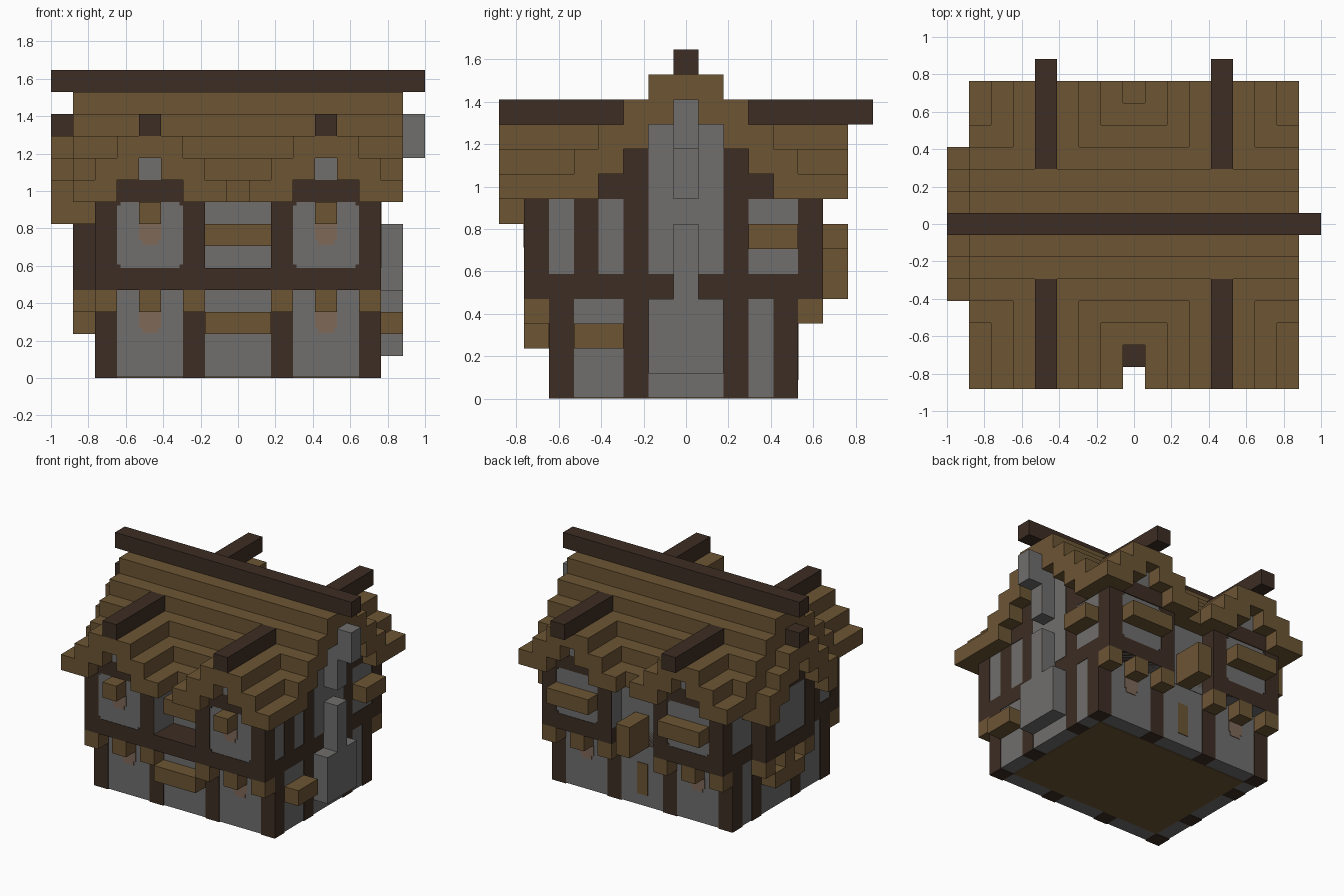
import bpy, bmesh
from mathutils import Matrix, Vector

UNIT = 2 / 17          # edge of one building block
EPS = 0.03             # small offset that keeps trim proud of the plaster

cube = bpy.data.objects.get("Cube")
if cube:
    bpy.data.objects.remove(cube, do_unlink=True)


def material(name, red, green, blue):
    mat = bpy.data.materials.new(name)
    mat.use_nodes = True
    mat.diffuse_color = (red, green, blue, 1)
    shader = mat.node_tree.nodes["Principled BSDF"]
    shader.inputs["Base Color"].default_value = (red, green, blue, 1)
    shader.inputs["Roughness"].default_value = 0.9
    return mat


THATCH = material("thatch_brown", 0.15, 0.09, 0.034)
TIMBER = material("dark_timber", 0.045, 0.026, 0.017)
PLASTER = material("grey_plaster", 0.162, 0.158, 0.155)
GLOW = material("lantern_tan", 0.21, 0.138, 0.098)


def part(name, mat, boxes):
    """One object from boxes given as x, y and z ranges in block units."""
    bm = bmesh.new()
    for ranges in boxes:
        low = Vector([min(r) for r in ranges]) * UNIT
        high = Vector([max(r) for r in ranges]) * UNIT
        size = Matrix.Diagonal((*(high - low), 1))
        bmesh.ops.create_cube(bm, size=1, matrix=Matrix.Translation((low + high) / 2) @ size)
    mesh = bpy.data.meshes.new(name)
    bm.to_mesh(mesh)
    bm.free()
    mesh.materials.append(mat)
    obj = bpy.data.objects.new(name, mesh)
    bpy.context.scene.collection.objects.link(obj)
    return obj


def cell(centre, half=0.5):
    return (centre - half, centre + half)


def shell(top, levels):
    """Stepped gable shell: (low, high, z range) for each side and level."""
    for level in range(levels):
        inner, outer = max(level - 0.5, 0), level + 1.5
        for side in (-1, 1):
            yield (side * inner, side * outer), (top - level - 1, top - level)


SIDES = (-1, 1)
POSTS = (-6, -2, 2, 6)
LOW, BAND, HIGH = (0, 4), (4, 5), (5, 8)
LEDGE, EAVE_BLOCK, BRACKET = (6, 7), (7, 8), (3, 4)

# Plaster walls
part("lower_walls", PLASTER, [((-6.5 + EPS, 6.5 - EPS), (-5.5 + EPS, 4.5 - EPS), (0.04, 4))])
part("upper_walls", PLASTER,
     [((-6.5 + EPS, 6.5 - EPS), (-4.5, 4.5), (4, 8))]
     + [((s * 1.5, s * (6.5 - EPS)), (-6.5 + EPS, 5.5 - EPS), (4, 8)) for s in SIDES])
part("ground_floor", THATCH, [((-5.5, 5.5), (-4.5, 3.5), (0, 0.08))])

# Main gable ends: stepped timber around a plaster centre
part("end_gable_timber", TIMBER,
     [((-6.5, 6.5), cell(0, h), z) for h, z in ((3.5, (8, 9)), (2.5, (9, 10)))])
part("end_gable_plaster", PLASTER, [((-6.5 - EPS, 6.5 + EPS), cell(0, 1.5), (5, 11))])

# Timber posts of the lower floor
part("lower_posts", TIMBER,
     [(cell(x), y, LOW) for x in POSTS for y in ((-5.5, -4.5), (3.5, 4.5))]
     + [((s * 5.5, s * 6.5), cell(y), LOW) for s in SIDES for y in (-2, 2)])

# Timber band around the overhanging floor, with a ledge at the front recess
part("floor_band", TIMBER,
     [((-6.5, 6.5), (-6.5, 4.5), BAND)]
     + [((s * 1.5, s * 6.5), (3.5, 5.5), BAND) for s in SIDES])

# Timber posts of the upper floor
part("upper_posts", TIMBER,
     [(cell(x), y, HIGH) for x in POSTS for y in ((-6.5, -5.5), (4.5, 5.5))]
     + [((s * 5.5, s * 6.5), cell(y), HIGH) for s in SIDES for y in (-4, -2, 2)])

# Dormer gables, two in front and two behind
for label, wall, eave, root in (("front", -6.5, -7.5, -3.5), ("back", 5.5, 6.5, 3.5)):
    out = EPS if wall > 0 else -EPS
    roof, timber, plaster = [], [], []
    for centre in (-4, 4):
        timber.append((cell(centre, 1.5), (root, wall + out), (8, 9)))
        plaster.append((cell(centre), (root, wall + out), (9, 10)))
        for (a, b), z in shell(11, 3):
            roof.append(((centre + a, centre + b), (eave, root), z))
    part(label + "_dormer_timber", TIMBER, timber)
    part(label + "_dormer_plaster", PLASTER, plaster)
    part(label + "_dormer_roof", THATCH, roof)
    end = 7.5 if wall > 0 else -7.5
    part(label + "_dormer_ridges", TIMBER,
         [(cell(c), (end, end / 3), (11, 12)) for c in (-4, 4)])

# Main roof and ridge
part("main_roof", THATCH, [((-7.5, 7.5), y, z) for y, z in shell(13, 5)])
part("ridge_beam", TIMBER, [((-8.5, 8.5), cell(0), (13, 14))])

# Bay on the -x end with its own small gable
bay = (-7.5, -6)
part("bay_plaster", PLASTER,
     [((-7.5 + EPS, -6), cell(0, 2.5 - EPS), (4, 8)), (bay, cell(0), (9, 10))])
part("bay_timber", TIMBER,
     [(bay, cell(0, 2.5), BAND), (bay, cell(0, 1.5), (8, 9))]
     + [(bay, cell(y), HIGH) for y in (-2, 2)])
part("bay_roof", THATCH,
     [((-8.5, -6.5), y, z) for y, z in shell(11, 3)]
     + [((-8.5, -6.5), (s * 2.5, s * 3.5), EAVE_BLOCK) for s in SIDES])
part("bay_ridge", TIMBER, [((-8.5, -6.5), cell(0), (11, 12))])
part("bay_brackets", THATCH,
     [(bay, cell(y), BRACKET) for y in (-2, 0, 2)] + [(bay, cell(0, 1.5), (2, 3))])

# Stepped chimney on the +x end
stack = (6.5, 7.5)
part("chimney", PLASTER,
     [(stack, cell(0, 1.5), (1, 4)), (stack, cell(0), (4, 7)),
      (stack, cell(0), (8, 12)), ((7.5, 8.5), cell(0), (10, 12))])

# Brackets below the overhang and below the front dormers
part("floor_brackets", THATCH,
     [(cell(x), y, BRACKET) for x in POSTS + (-4, 4) for y in ((-6.5, -5.5), (4.5, 5.5))])
part("dormer_brackets", THATCH, [(cell(x), (-7.5, -6.5), EAVE_BLOCK) for x in (-4, 4)])

# Window boxes
part("front_window_boxes", THATCH,
     [(cell(0, 1.5), (-6.5, -5.5), (2, 3)), (cell(0, 1.5), (-5.5, -4.5), LEDGE)])
part("back_window_boxes", THATCH, [(cell(x, 1.5), (5.5, 6.5), LEDGE) for x in (-4, 4)])
part("side_window_boxes", THATCH,
     [(stack, (2.5, 4.5), LEDGE), (stack, (-4.5, -2.5), (2, 3))])

# Back door with its canopy block
part("back_door", THATCH, [(cell(0, 0.38), (4.45, 4.51), (0.75, 2.8))])
part("door_canopy", THATCH, [(cell(0), (4.5, 6.5), (4, 6))])

# Lantern patches under the brackets: a wide upper and a narrower lower plate
patches = []
for x in (-4, 4):
    for wall, top in ((-5.5, 3), (4.5, 3), (-6.5, 7)):
        patches.append((cell(x, 0.5), cell(wall, 0.02), (top - 0.7, top)))
        patches.append((cell(x, 0.36), cell(wall, 0.02), (top - 0.95, top - 0.7)))
part("lantern_patches", GLOW, patches)

# Small timber corners that soften the upper wall panels
corners = []
for x, inward in ((-5.5, 1), (-2.5, -1), (2.5, 1), (5.5, -1)):
    for z in (5, 7.85):
        corners.append(((x, x + inward * 0.15), (-6.5, -6.4), (z, z + 0.15)))
        corners.append(((x, x + inward * 0.15), (5.4, 5.5), (z, z + 0.15)))
part("panel_corners", TIMBER, corners)
